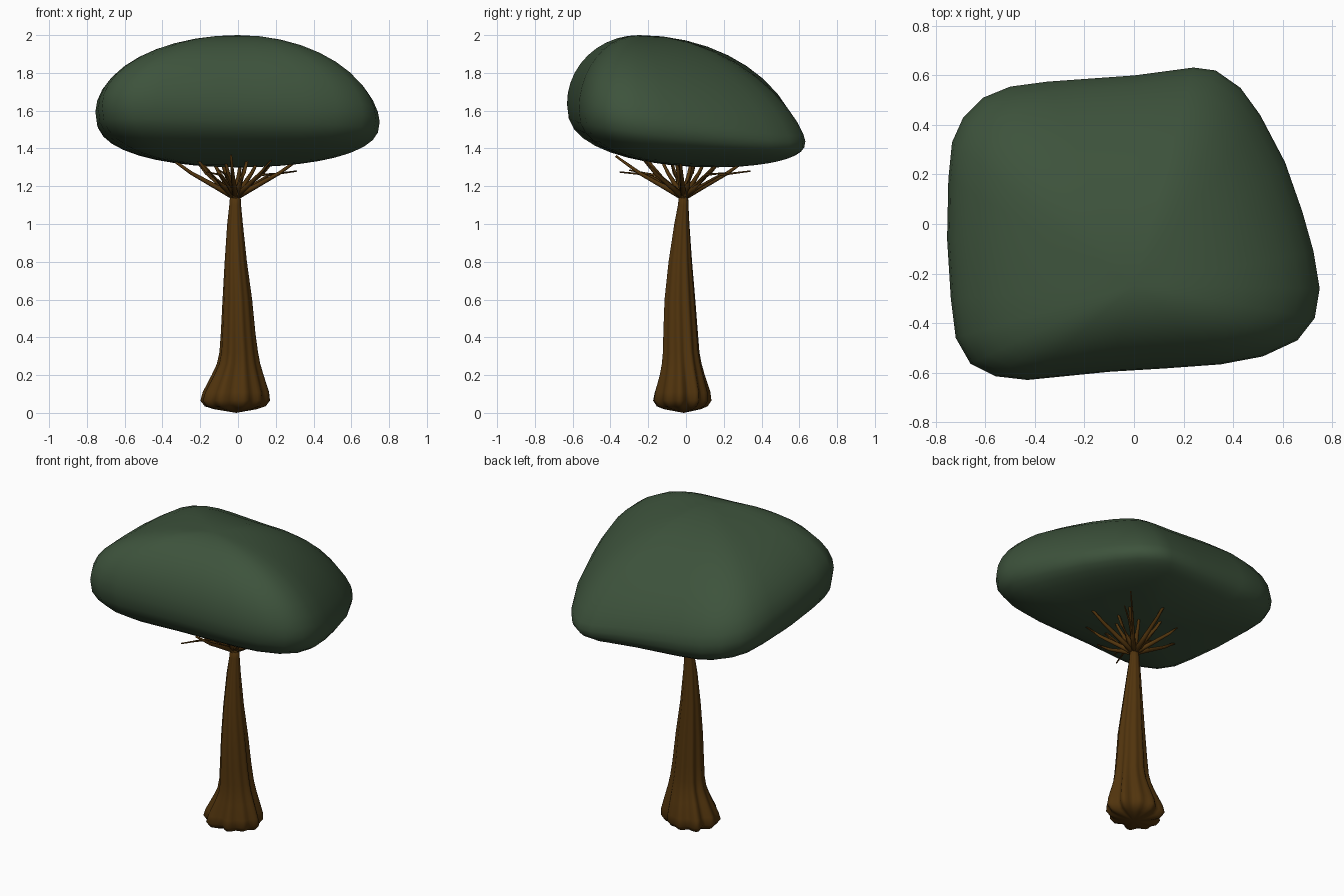
import bpy, bmesh, math, random
from mathutils import Vector

if "Cube" in bpy.data.objects:
    bpy.data.objects.remove(bpy.data.objects["Cube"])

random.seed(4)


def material(name, col):
    m = bpy.data.materials.new(name)
    m.diffuse_color = (*col, 1)
    m.use_nodes = True
    m.node_tree.nodes["Principled BSDF"].inputs["Base Color"].default_value = m.diffuse_color
    return m


GREEN = material("dark leaf green", (0.047, 0.086, 0.045))
BROWN = material("bark brown", (0.082, 0.034, 0.004))


def loft(name, rings, start, end, mat):
    """Skin equal-length rings and close both ends with a fan to a point."""
    bm = bmesh.new()
    vs = [[bm.verts.new(p) for p in r] for r in rings]
    n = len(vs[0])
    for a, b in zip(vs, vs[1:]):
        for i in range(n):
            j = (i + 1) % n
            bm.faces.new((a[i], a[j], b[j], b[i]))
    p, q = bm.verts.new(start), bm.verts.new(end)
    for i in range(n):
        j = (i + 1) % n
        bm.faces.new((p, vs[0][j], vs[0][i]))
        bm.faces.new((q, vs[-1][i], vs[-1][j]))
    bmesh.ops.recalc_face_normals(bm, faces=bm.faces)
    for f in bm.faces:
        f.smooth = True
    me = bpy.data.meshes.new(name)
    bm.to_mesh(me)
    bm.free()
    me.materials.append(mat)
    ob = bpy.data.objects.new(name, me)
    bpy.context.collection.objects.link(ob)
    return ob


# Canopy: rounded four-cornered rim, tilted down at the back right,
# domed up to a top pole and down to a bottom pole
outline = [(-.74, -.3), (-.72, -.46), (-.66, -.565), (-.56, -.615), (-.43, -.63),
           (-.1, -.597), (.13, -.583), (.35, -.567), (.52, -.535), (.66, -.47),
           (.73, -.38), (.75, -.26), (.725, -.11), (.68, .05), (.61, .25),
           (.51, .44), (.43, .55), (.33, .62), (.24, .632), (0, .60),
           (-.35, .575), (-.5, .555), (-.61, .51), (-.69, .43), (-.735, .33),
           (-.75, .18), (-.755, -.06)]


def blend(x, y, fl, fr, bl, br):
    """Bilinear value between the four corners."""
    u = (x + .7) / 1.4
    v = (y + .6) / 1.2
    return (fl * (1 - u) + fr * u) * (1 - v) + (bl * (1 - u) + br * u) * v


rim = [Vector((x, y, blend(x, y, 1.64, 1.60, 1.53, 1.40))) for x, y in outline]
top, bottom = Vector((0, -.25, 2.0)), Vector((0, .15, 1.3))
rings = []
for k in range(-9, 10):
    a = k / 10 * math.pi / 2
    pole = top if k > 0 else bottom
    f, h = math.cos(a), abs(math.sin(a))
    ring = []
    for r in rim:
        p = pole.lerp(r, f)
        # the dome is flatter toward the low back right corner, the belly is full
        e = blend(r.x, r.y, 1.0, 1.0, 1.12, 1.6) if k > 0 else .78
        p.z = r.z + (pole.z - r.z) * h ** e
        ring.append(p)
    rings.append(ring)
loft("canopy", rings, bottom, top, GREEN)

# Trunk: fluted, flared at the foot; z, x centre, y centre, x radius, y radius, flute depth
profile = [(.02, -.01, -.012, .11, .095, .16), (.035, -.01, -.012, .155, .13, .14),
           (.065, -.01, -.012, .178, .151, .12), (.11, -.008, -.013, .17, .145, .12),
           (.2, -.002, -.018, .134, .118, .11), (.26, .002, -.022, .112, .104, .105),
           (.32, .003, -.025, .10, .096, .10),
           (.42, .0, -.028, .09, .091, .09), (.6, -.004, -.032, .077, .081, .08),
           (.8, -.012, -.03, .058, .062, .07), (1.0, -.016, -.022, .041, .04, .06),
           (1.1, -.015, -.015, .031, .028, .04), (1.16, -.014, -.013, .027, .024, 0)]
SIDES = 60
trunk_rings = []
for z, cx, cy, rx, ry, d in profile:
    ring = []
    for i in range(SIDES):
        t = 2 * math.pi * i / SIDES
        k = 1 + d * (.6 * math.cos(10 * t + 1) + .4 * math.cos(7 * t + 2) - .35)
        if z < .25:   # foot spreads more to the front left than to the back right
            c = math.cos(t - math.pi / 4)
            k -= (.25 - z) * .7 * c ** 3
        ring.append((cx + rx * k * math.cos(t), cy + ry * k * math.sin(t), z))
    trunk_rings.append(ring)
loft("trunk", trunk_rings, (-.01, -.012, 0), (-.014, -.013, 1.17), BROWN)


# Branches: tapered tubes fanning out under the canopy
def branch(name, points, radius):
    pts = [Vector(p) for p in points]
    rs = []
    for i, p in enumerate(pts):
        d = (pts[min(i + 1, len(pts) - 1)] - pts[max(i - 1, 0)]).normalized()
        side = d.orthogonal().normalized()
        up = d.cross(side)
        r = radius * (1 - .65 * i / (len(pts) - 1))
        rs.append([p + r * (side * math.cos(t) + up * math.sin(t))
                   for t in (j * math.pi / 3 for j in range(6))])
    loft(name, rs, pts[0], pts[-1], BROWN)


root = Vector((-.014, -.013, 1.14))
for i in range(16):
    t = 2 * math.pi * (i + random.uniform(-.25, .25)) / 16
    reach = (.36, .22, .31, .14)[i % 4]
    out = Vector((math.cos(t), math.sin(t), 0))
    branch(f"branch_{i + 1}", [root, root + out * reach * .3 + Vector((0, 0, .06)),
                               root + out * reach * .65 + Vector((0, 0, .13)),
                               root + out * reach + Vector((0, 0, .22))], .018)

# Thin twigs that run level below the leaves
for i, tip in enumerate([(-.16, -.35, 1.275), (.31, .34, 1.28), (.24, .2, 1.27), (-.1, -.3, 1.285)]):
    tip = Vector(tip)
    mid = root.lerp(tip, .55)
    mid.z = 1.26
    low = root.lerp(tip, .25)
    low.z = 1.2
    branch(f"twig_{i + 1}", [root, low, mid, tip], .011)
